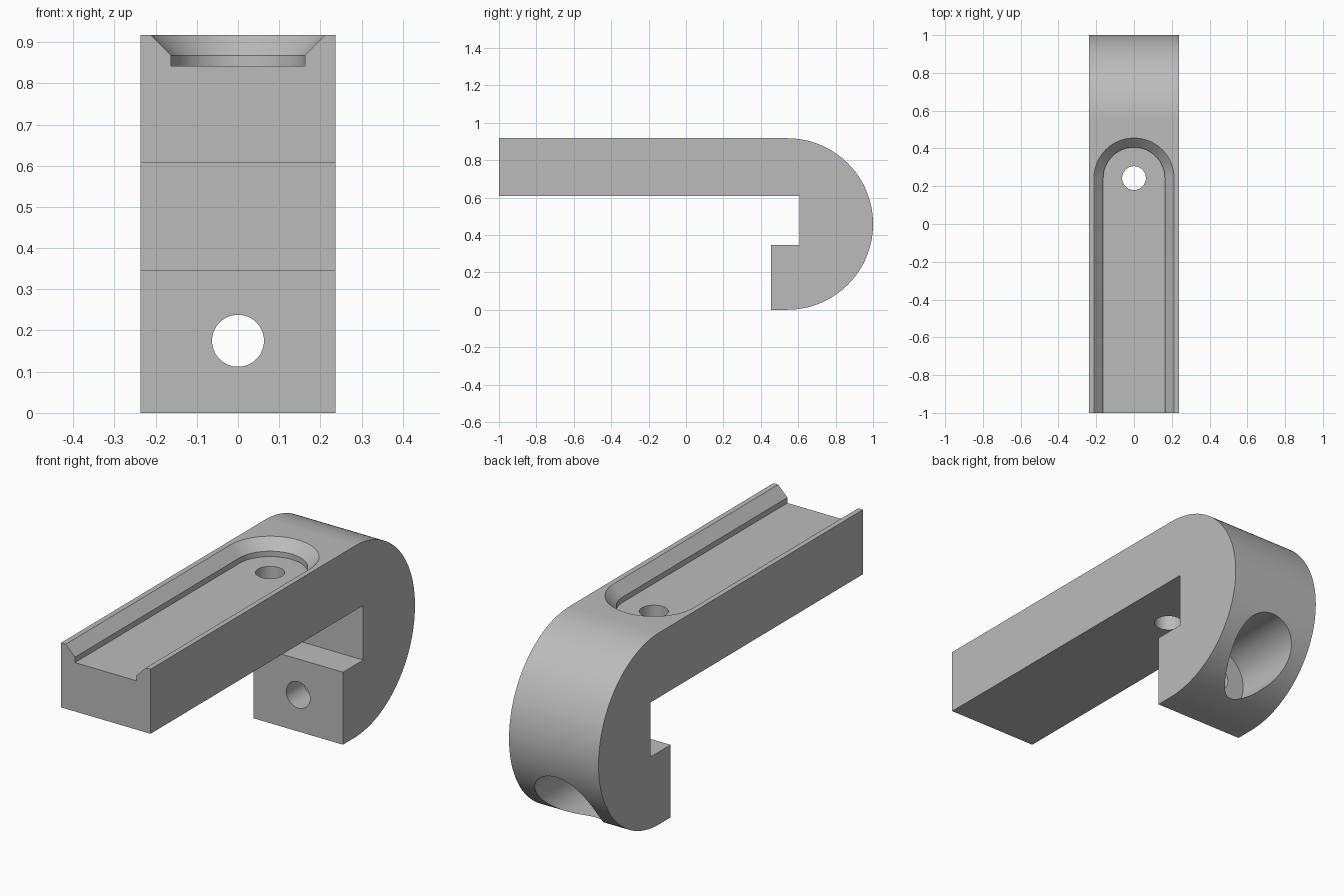
import bpy, bmesh
from math import sin, cos, pi, radians
from mathutils import Matrix, Vector

cube = bpy.data.objects.get("Cube")
if cube:
    bpy.data.objects.remove(cube, do_unlink=True)

HALF_WIDTH, HEIGHT = 0.237, 0.917
RADIUS = HEIGHT / 2
BEND_Y = 1 - RADIUS
SLOT_Y, BOLT_Z, HOLE_R = 0.243, 0.175, 0.063

grey = bpy.data.materials.new("plain grey")
grey.use_nodes = True
colour = (0.5, 0.5, 0.5, 1)
grey.diffuse_color = colour
grey.node_tree.nodes["Principled BSDF"].inputs["Base Color"].default_value = colour


def loft(name, loops):
    """Join matching point loops into a closed solid."""
    bm = bmesh.new()
    rings = [[bm.verts.new(p) for p in loop] for loop in loops]
    n = len(rings[0])
    for a, b in zip(rings, rings[1:]):
        for i in range(n):
            j = (i + 1) % n
            bm.faces.new((a[i], a[j], b[j], b[i]))
    bm.faces.new(rings[0][::-1])
    bm.faces.new(rings[-1])
    bmesh.ops.recalc_face_normals(bm, faces=bm.faces)
    mesh = bpy.data.meshes.new(name)
    bm.to_mesh(mesh)
    bm.free()
    mesh.materials.append(grey)
    obj = bpy.data.objects.new(name, mesh)
    bpy.context.collection.objects.link(obj)
    return obj


def round_cutter(name, start, end, radius, sides=64):
    """Cylinder running between two points."""
    start, end = Vector(start), Vector(end)
    turn = (end - start).to_track_quat('Z', 'Y').to_matrix()
    circle = [turn @ Vector((radius * cos(2 * pi * i / sides),
                             radius * sin(2 * pi * i / sides), 0))
              for i in range(sides)]
    return loft(name, [[c + p for p in circle] for c in (start, end)])


def slot_loop(r, z, sides=48):
    """Round-ended slot outline, open past the front end."""
    arc = [(r * cos(pi * i / sides), SLOT_Y + r * sin(pi * i / sides), z)
           for i in range(sides + 1)]
    return arc + [(-r, -1.1, z), (r, -1.1, z)]


# Hooked body: side profile extruded across the width
bend = [(BEND_Y + RADIUS * sin(pi * i / 72), RADIUS + RADIUS * cos(pi * i / 72))
        for i in range(73)]
profile = [(-1, HEIGHT)] + bend + [(0.455, 0), (0.455, 0.347),
                                   (0.608, 0.347), (0.608, 0.608), (-1, 0.608)]
body = loft("hooked_body", [[(x, y, z) for y, z in profile]
                            for x in (-HALF_WIDTH, HALF_WIDTH)])

# Slot with flared rim, arm hole, bolt hole and its recess from the back
cutters = [
    loft("slot_cutter", [slot_loop(0.163, 0.842), slot_loop(0.163, 0.868),
                         slot_loop(0.212, HEIGHT), slot_loop(0.222, HEIGHT + 0.01)]),
    round_cutter("arm_hole_cutter", (0, SLOT_Y, 0.5), (0, SLOT_Y, 1), HOLE_R),
    round_cutter("bolt_hole_cutter", (0, 0.4, BOLT_Z), (0, 0.8, BOLT_Z), HOLE_R),
    round_cutter("bolt_recess_cutter", (0, 0.587, BOLT_Z), (0, 1.1, BOLT_Z), 0.154),
]
bpy.ops.object.select_all(action='DESELECT')
body.select_set(True)
bpy.context.view_layer.objects.active = body
for cutter in cutters:
    cutter.hide_render = True
    cut = body.modifiers.new(cutter.name, 'BOOLEAN')
    cut.operation = 'DIFFERENCE'
    cut.solver = 'EXACT'
    cut.object = cutter
    bpy.ops.object.modifier_apply(modifier=cut.name)
for cutter in cutters:
    bpy.data.objects.remove(cutter, do_unlink=True)

bpy.ops.object.shade_smooth_by_angle(angle=radians(25))
